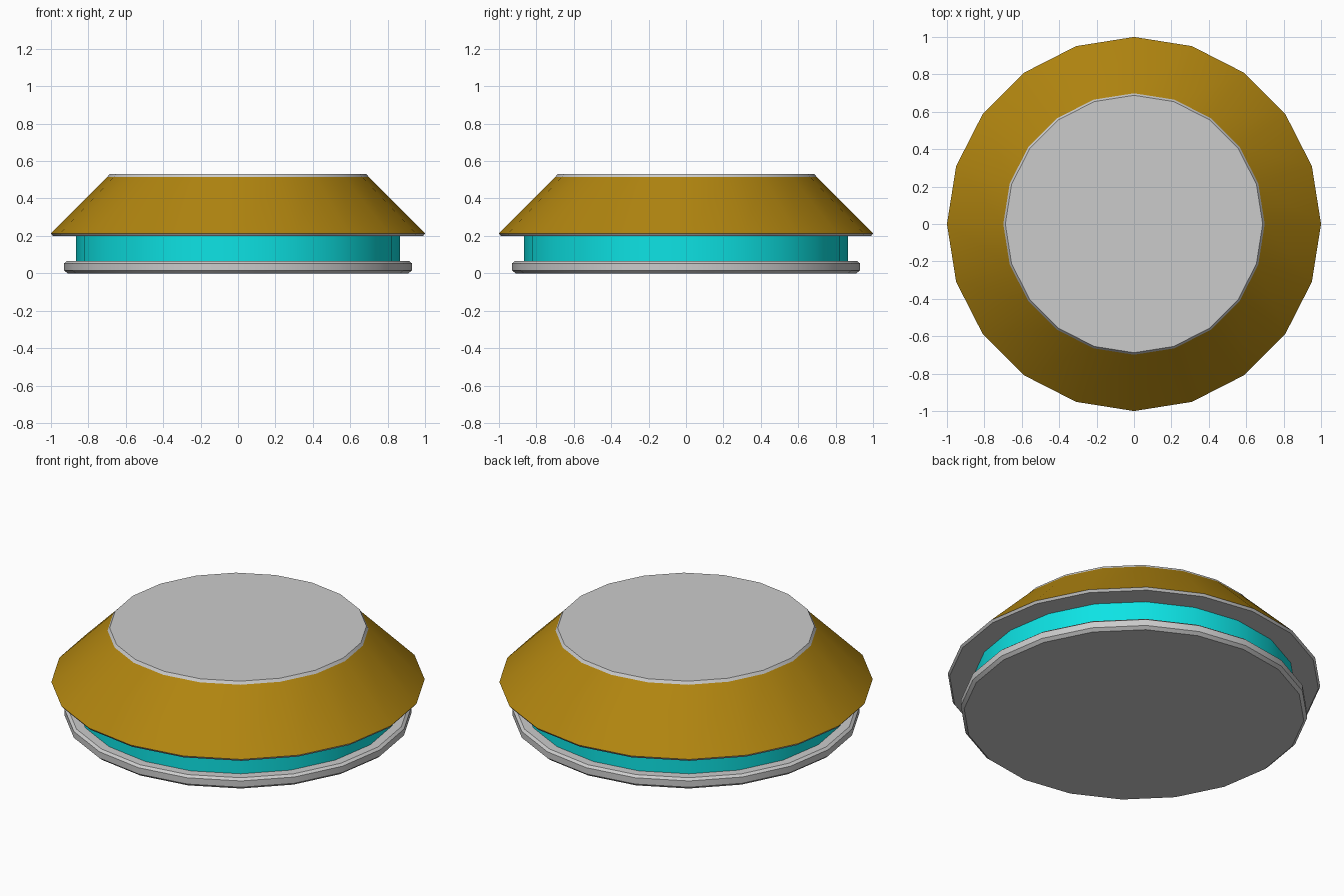
import bpy, bmesh, math

if "Cube" in bpy.data.objects:
    bpy.data.objects.remove(bpy.data.objects["Cube"])

SIDES = 20


def material(name, color):
    m = bpy.data.materials.new(name)
    m.diffuse_color = color
    m.use_nodes = True
    m.node_tree.nodes["Principled BSDF"].inputs["Base Color"].default_value = m.diffuse_color
    return m


def lathe(name, profile, caps=True, mats=(), band_mats=None):
    """Spin an (r, z) profile, listed bottom to top, into a 20-sided solid."""
    bm = bmesh.new()
    rings = [[bm.verts.new((r * math.cos(2 * math.pi * i / SIDES),
                            r * math.sin(2 * math.pi * i / SIDES), z))
              for i in range(SIDES)] for r, z in profile]
    for b, (lo, hi) in enumerate(zip(rings, rings[1:])):
        for i in range(SIDES):
            j = (i + 1) % SIDES
            f = bm.faces.new((lo[i], lo[j], hi[j], hi[i]))
            f.material_index = band_mats[b] if band_mats else 0
            f.smooth = True
        # Crisp edge between neighbouring bands
        if b:
            for i in range(SIDES):
                bm.edges.get((lo[i], lo[(i + 1) % SIDES])).smooth = False
    if caps:
        for ring in (rings[0][::-1], rings[-1]):
            for e in bm.faces.new(ring).edges:
                e.smooth = False
    me = bpy.data.meshes.new(name)
    bm.to_mesh(me)
    bm.free()
    for m in mats:
        me.materials.append(m)
    ob = bpy.data.objects.new(name, me)
    bpy.context.collection.objects.link(ob)
    return ob


grey = material("grey", (0.55, 0.55, 0.55, 1))
gold = material("gold", (0.44, 0.235, 0.005, 1))
teal = material("teal", (0.004, 0.77, 0.78, 1))

# Base plate with bevelled rims
lathe("base_plate", [(0.912, 0), (0.93, 0.016), (0.93, 0.053), (0.915, 0.065)],
      mats=[grey])

# Coloured neck ring between plate and cap
lathe("neck_ring", [(0.865, 0.065), (0.865, 0.2)], caps=False, mats=[teal])

# Sloped cap: grey rim, gold slope, grey top bevel and lid
lathe("sloped_cap", [(0.99, 0.2), (1.0, 0.213), (0.699, 0.514), (0.688, 0.53)],
      mats=[grey, gold], band_mats=[0, 1, 0])
